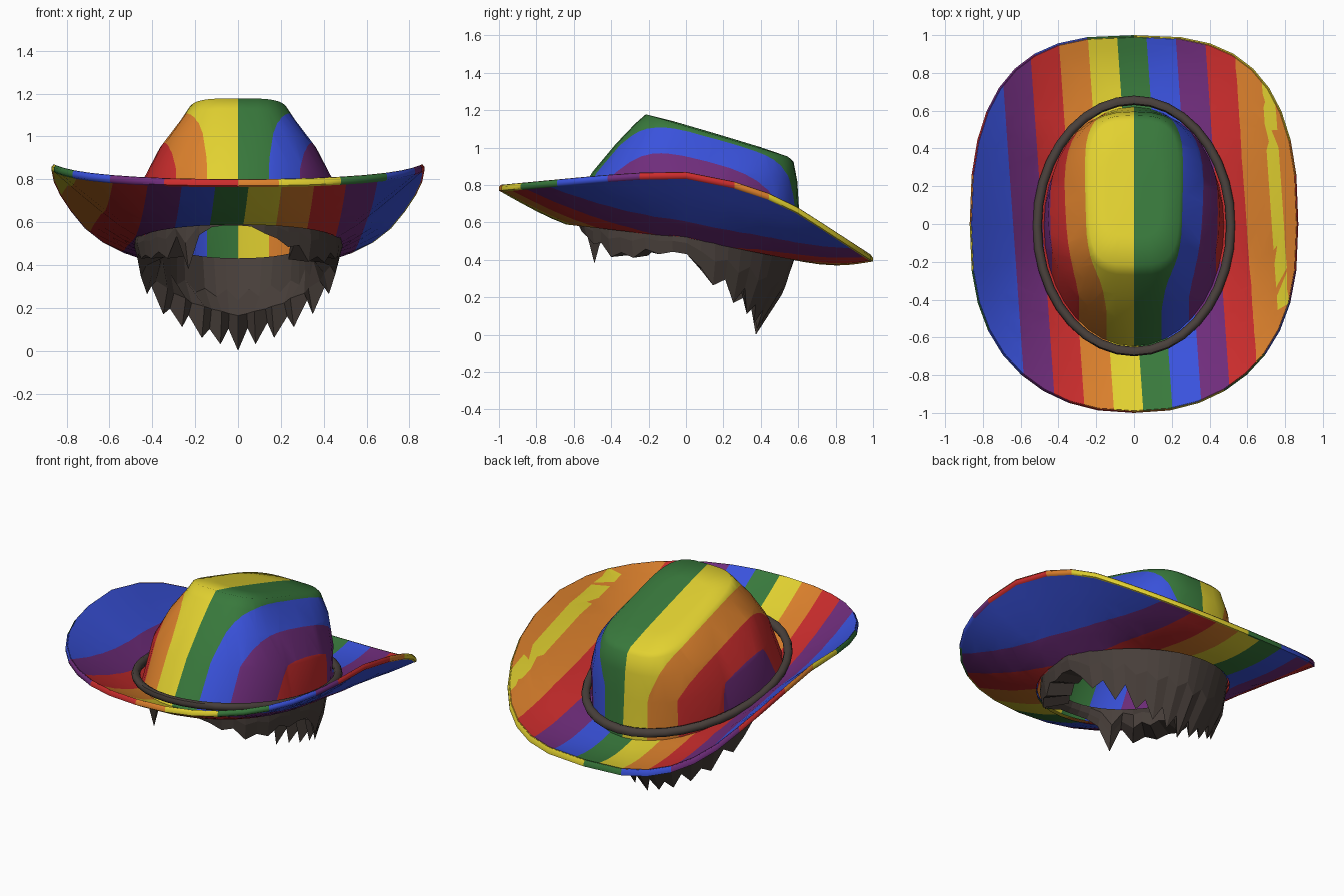
import bpy, bmesh, math, random
from math import sin, cos, pi, radians, floor, copysign

if "Cube" in bpy.data.objects:
    bpy.data.objects.remove(bpy.data.objects["Cube"])

random.seed(4)


def mat(name, rgb):
    m = bpy.data.materials.new(name)
    m.diffuse_color = (*rgb, 1)
    m.use_nodes = True
    m.node_tree.nodes["Principled BSDF"].inputs["Base Color"].default_value = m.diffuse_color
    return m


RAINBOW = [mat("green", (.04, .19, .045)), mat("blue", (.042, .085, .72)),
           mat("purple", (.16, .026, .20)), mat("red", (.60, .026, .026)),
           mat("orange", (.72, .22, .026)), mat("yellow", (.76, .64, .03))]
BROWN = mat("dark brown", (.065, .050, .043))


def lerp_table(table, x):
    if x <= table[0][0]:
        return table[0][1]
    for (x0, v0), (x1, v1) in zip(table, table[1:]):
        if x <= x1:
            return v0 + (v1 - v0) * (x - x0) / (x1 - x0)
    return table[-1][1]


def oval(t, a, yf, yb, n=2.0):
    """Point on a superellipse; t = 0 is the back (+y)."""
    s, c = sin(t), cos(t)
    x = a * copysign(abs(s) ** (2 / n), s)
    y = (yf + yb) / 2 + (yb - yf) / 2 * copysign(abs(c) ** (2 / n), c)
    return x, y


def loft(rings, cap=None, loop=False):
    """Skin closed rings of points, optionally capped or looped round."""
    bm = bmesh.new()
    vs = [[bm.verts.new(p) for p in r] for r in rings]
    n = len(vs[0])
    if loop:
        vs.append(vs[0])
    for a, b in zip(vs, vs[1:]):
        for i in range(n):
            k = (i + 1) % n
            bm.faces.new((a[i], a[k], b[k], b[i]))
    if cap:
        c = bm.verts.new(cap)
        for i in range(n):
            bm.faces.new((vs[-1][i], vs[-1][(i + 1) % n], c))
    return bm


def paint_stripes(bm, func, mirrored=False):
    """Cut the mesh along whole values of func and colour the bands in turn."""
    bmesh.ops.triangulate(bm, faces=bm.faces[:])
    val = {}
    for v in bm.verts:
        w = func(v.co)
        val[v] = round(w) if abs(w - round(w)) < 1e-3 else w
    for k in range(-7, 8):
        for e in bm.edges[:]:
            a, b = e.verts
            da, db = val[a] - k, val[b] - k
            if da * db < 0:
                nv = bmesh.utils.edge_split(e, a, da / (da - db))[1]
                val[nv] = k
        for f in bm.faces[:]:
            on = [v for v in f.verts if val[v] == k]
            if len(on) == 2 and not any(on[1] in e.verts for e in on[0].link_edges):
                bmesh.utils.face_split(f, on[0], on[1])
    for f in bm.faces:
        k = floor(sum(val[v] for v in f.verts) / len(f.verts))
        f.material_index = (-1 - k if mirrored else k) % 6


def finish(bm, name, mats, smooth=None):
    bmesh.ops.recalc_face_normals(bm, faces=bm.faces[:])
    me = bpy.data.meshes.new(name)
    bm.to_mesh(me)
    bm.free()
    for m in mats:
        me.materials.append(m)
    ob = bpy.data.objects.new(name, me)
    bpy.context.collection.objects.link(ob)
    if smooth:
        bpy.ops.object.select_all(action='DESELECT')
        ob.select_set(True)
        bpy.context.view_layer.objects.active = ob
        bpy.ops.object.shade_smooth_by_angle(angle=radians(smooth))
    return ob


N = 36
ANGLES = [2 * pi * i / N for i in range(N)]


def base_z(y):
    return lerp_table([(-.65, .625), (0, .55), (.62, .425)], y)


# Brim: curled up at front and sides, dropping at the back
RIM_Z = [(-1, .80), (-.6, .838), (-.3, .865), (0, .87), (.35, .80),
         (.6, .68), (.8, .55), (1, .42)]


def brim_ring(s, drop, scale=1.0):
    ring = []
    for t in ANGLES:
        x0, y0 = oval(t, .47, -.64, .62)
        x1, y1 = oval(t, .87 * scale, -scale, scale, 2.55 + .25 * cos(t))
        z0, z1 = base_z(y0), lerp_table(RIM_Z, y1)
        ring.append((x0 + (x1 - x0) * s, y0 + (y1 - y0) * s,
                     z0 + (z1 - z0) * s ** 1.15 - drop
                     - .02 * sin(pi * s) * max(0, cos(t))))
    return ring


def brim_top_stripe(p):
    f = max(-4.95, (p.x + .02 + .07 * p.y) / .155)
    if f > 4:
        f = 4 + (f - 4) * 1.2
    return 10.5 - f if f > 5.25 else f


def brim_under_stripe(p):
    return min(4.95, (p.x + .02 + .07 * p.y) / .155)


STEPS = [0, .25, .5, .7, .8, .9, 1]
for name, drop, func, mirrored in (("brim_top", 0, brim_top_stripe, False),
                                   ("brim_underside", .035, brim_under_stripe, True)):
    sheet = loft([brim_ring(s, drop, .992) for s in STEPS])
    paint_stripes(sheet, func, mirrored)
    finish(sheet, name, RAINBOW, 40)

# Rolled lip: its stripes run round the edge
lip = loft([brim_ring(1, d, s) for s, d in ((.988, 0), (1, .010), (1, .030), (.988, .038))])
for f in lip.faces:
    c = f.calc_center_median()
    t = math.atan2(c.x / .87, c.y) % (2 * pi)
    w = 4.3 + (pi - t) * 3.3
    f.material_index = floor(min(w, 11.5)) % 6
finish(lip, "brim_lip", RAINBOW, 60)

# Crown and its lining: half-width, front y, back y, front z, back z, squareness
CROWN = [(.48, -.65, .62, .62, .42, 2), (.455, -.50, .605, .87, .66, 2.2),
         (.37, -.375, .595, 1.02, .82, 2.6), (.275, -.27, .575, 1.13, .925, 3.2),
         (.24, -.215, .545, 1.178, .952, 3.8)]


def crown_shell(inset):
    rings = []
    for a, yf, yb, zf, zb, n in CROWN:
        ring = []
        for t in ANGLES:
            x, y = oval(t, a - inset, yf + inset, yb - inset, n)
            ring.append((x, y, zf + (zb - zf) * (y - yf) / (yb - yf) - inset))
        rings.append(ring)
    rings.append([(x * .6, .165 + (y - .165) * .6, 1.072 + (z - 1.065) * .6)
                  for x, y, z in rings[-1]])
    return loft(rings, cap=(0, .165, 1.073 - inset))


def crown_stripe(p):
    depth = max(0, 1.115 - .3 * p.y - p.z)
    return p.x * min(3.6 + 12 * depth, 6.9)


for name, inset, mirrored in (("crown", 0, False), ("crown_lining", .015, True)):
    shell = crown_shell(inset)
    paint_stripes(shell, crown_stripe, mirrored)
    finish(shell, name, RAINBOW, 75)

# Hat band: a round cord lying around the crown
cord = []
for j in range(8):
    u = 2 * pi * j / 8
    g = .025 * cos(u)
    ring = []
    for t in ANGLES:
        x, y = oval(t, .513 + g, -.675 - g, .655 + g)
        ring.append((x, y, .585 - .145 * y + .025 * sin(u)))
    cord.append(ring)
finish(loft(cord, loop=True), "hat_band", [BROWN], 50)

# Hair: ragged ring under the hat, long at the back; angle from back -> tip height
TIPS = [(-172, .585), (-159, .57), (-150, .38), (-142, .54), (-136, .43), (-90, .43),
        (-84, .32), (-60, .17), (-35, .07), (0, 0), (35, .07), (60, .17), (84, .32),
        (90, .43), (115, .43), (128, .38), (142, .45), (170, .57), (175, .59)]
M = 48
cols = [[] for _ in range(6)]
for i in range(M):
    deg = -180 + 360 * i / M
    t = radians(deg)
    x, y = oval(t, .475, -.58, .59)
    top = .55 - .15 * y - .03 * max(0, cos(t))
    root = lerp_table(TIPS, deg)
    tip = root
    if i % 2:
        tip += .10 * min(1, max(0, top - tip - .08) / .25) * random.uniform(.5, 1.2)
    tip = min(tip, top - .01)
    drop = top - tip
    tuck = 1 - .75 * drop * max(0, cos(t)) - .1 * drop
    mid = top - drop * .5
    bulge = (1 + tuck) / 2 * random.uniform(.98, 1.02) + .04 * min(1, drop * 3)
    side = 1 if 88 < abs(deg) < 140 else 0        # thick locks beside the face
    inner = .92 - .14 * abs(sin(t)) ** 2
    low = .70 if side else tuck - .05
    low_z = tip + .012 if side else top - (top - root) * .62
    low_z = max(tip + .008, min(top - .005, low_z))
    mid_in = .74 if side else min(inner, bulge - .07)
    for c, (s, z) in zip(cols, ((inner, top), (mid_in, mid + .02), (low, low_z),
                                (tuck, tip), (bulge, mid), (1, top))):
        c.append((x * s, y * s, z))
finish(loft(cols, loop=True), "hair", [BROWN])
